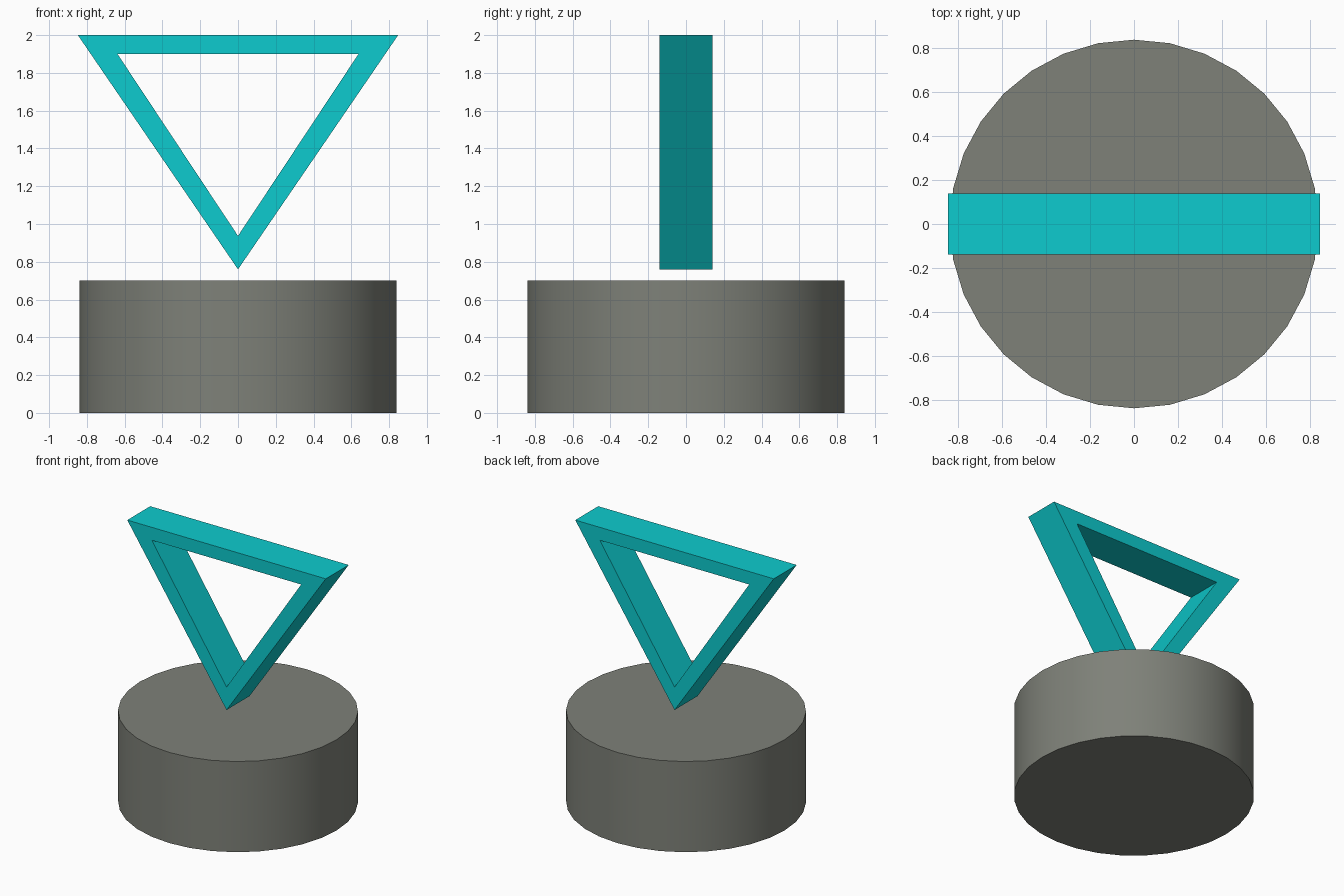
import bpy, bmesh

if "Cube" in bpy.data.objects:
    bpy.data.objects.remove(bpy.data.objects["Cube"])


def coloured(obj, name, rgb):
    mat = bpy.data.materials.new(name)
    mat.diffuse_color = (*rgb, 1.0)
    mat.use_nodes = True
    mat.node_tree.nodes["Principled BSDF"].inputs["Base Color"].default_value = mat.diffuse_color
    obj.data.materials.append(mat)


# Round base: 32-sided drum with smooth sides
bpy.ops.mesh.primitive_cylinder_add(vertices=32, radius=0.84, depth=0.7, location=(0, 0, 0.35))
base = bpy.context.object
base.name = "round_base"
bpy.ops.object.shade_smooth_by_angle()
coloured(base, "stone_grey", (0.21, 0.22, 0.19))

# Floating triangular frame: ring between two triangles, extruded through y
outer = [(-0.848, 2.0), (0.848, 2.0), (0, 0.76)]
inner = [(-0.638, 1.9), (0.638, 1.9), (0, 0.937)]
half_depth = 0.14

bm = bmesh.new()
rings = [[bm.verts.new((x, -half_depth, z)) for x, z in loop] for loop in (outer, inner)]
for i in range(3):
    j = (i + 1) % 3
    bm.faces.new((rings[0][i], rings[0][j], rings[1][j], rings[1][i]))
front = bm.faces[:]
ext = bmesh.ops.extrude_face_region(bm, geom=front, use_keep_orig=True)
moved = [g for g in ext["geom"] if isinstance(g, bmesh.types.BMVert)]
bmesh.ops.translate(bm, verts=moved, vec=(0, 2 * half_depth, 0))
bmesh.ops.recalc_face_normals(bm, faces=bm.faces)
mesh = bpy.data.meshes.new("triangle_frame")
bm.to_mesh(mesh)
bm.free()
frame = bpy.data.objects.new("triangle_frame", mesh)
bpy.context.collection.objects.link(frame)
coloured(frame, "cyan", (0.004, 0.6, 0.62))
